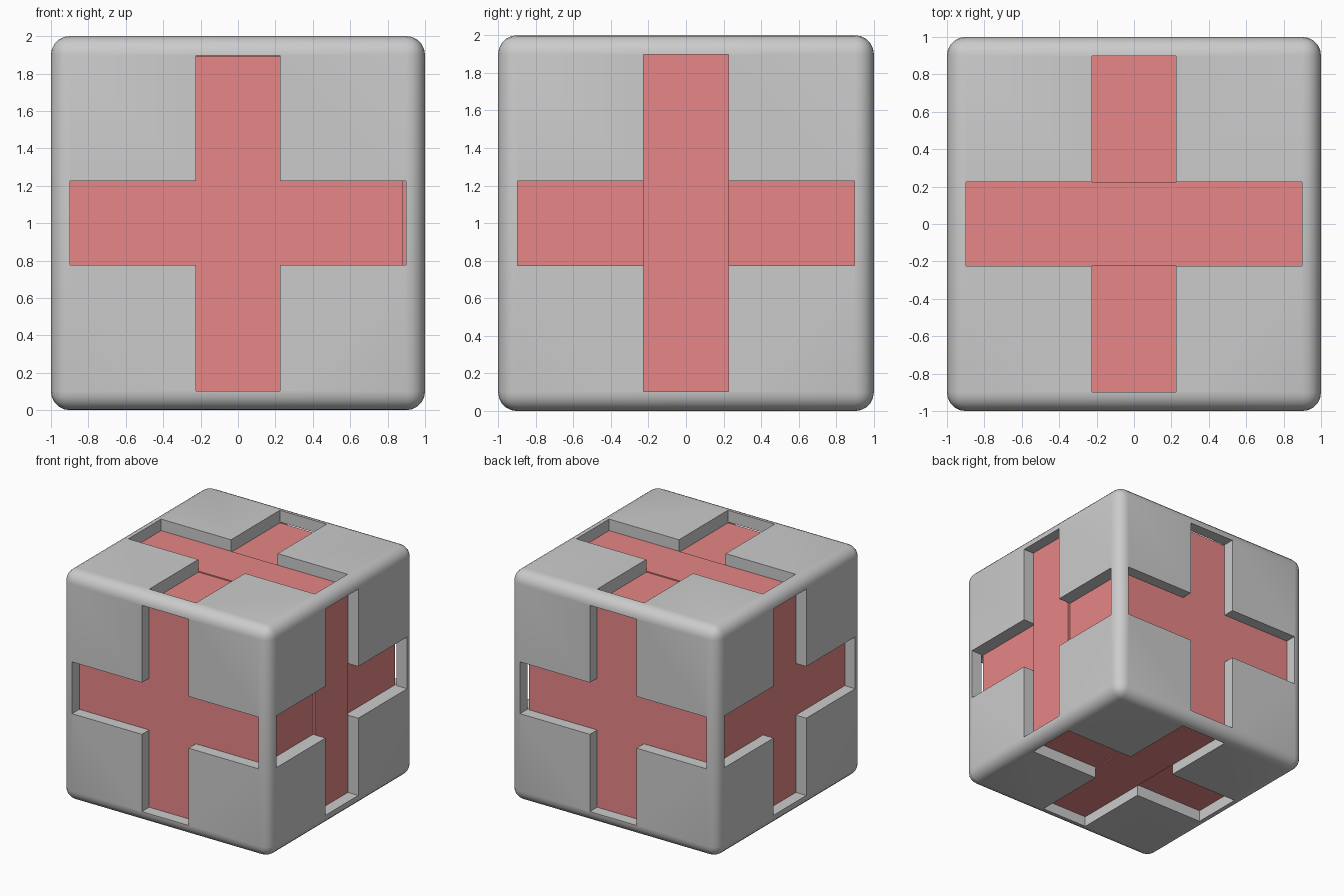
import bpy, bmesh, math
from mathutils import Matrix, Vector

if "Cube" in bpy.data.objects:
    bpy.data.objects.remove(bpy.data.objects["Cube"])

W, L = 0.225, 0.897          # half width and half length of the cross arms
CENTRE = Vector((0, 0, 1))


def smooth(ob):
    bpy.ops.object.select_all(action='DESELECT')
    ob.select_set(True)
    bpy.context.view_layer.objects.active = ob
    bpy.ops.object.shade_smooth_by_angle(angle=math.radians(30))


def box(name, lo, hi):
    lo, hi = Vector(lo), Vector(hi)
    bm = bmesh.new()
    size = hi - lo
    bmesh.ops.create_cube(bm, size=1, matrix=Matrix.Translation((lo + hi) / 2)
                          @ Matrix.Diagonal((*size, 1)))
    me = bpy.data.meshes.new(name)
    bm.to_mesh(me)
    bm.free()
    ob = bpy.data.objects.new(name, me)
    ob.location = CENTRE
    bpy.context.collection.objects.link(ob)
    return ob


def cross_cutter(name, rot):
    pts = [(L, -W), (L, W), (W, W), (W, L), (-W, L), (-W, W),
           (-L, W), (-L, -W), (-W, -W), (-W, -L), (W, -L), (W, -W)]
    bm = bmesh.new()
    face = bm.faces.new([bm.verts.new((x, y, 0.87)) for x, y in pts])
    ext = bmesh.ops.extrude_face_region(bm, geom=[face])
    top = [v for v in ext['geom'] if isinstance(v, bmesh.types.BMVert)]
    bmesh.ops.translate(bm, verts=top, vec=(0, 0, 0.3))
    bmesh.ops.recalc_face_normals(bm, faces=bm.faces[:])
    bm.transform(rot)
    me = bpy.data.meshes.new(name)
    bm.to_mesh(me)
    bm.free()
    ob = bpy.data.objects.new(name, me)
    ob.location = CENTRE
    bpy.context.collection.objects.link(ob)
    return ob


# Rounded cube shell with a cross groove in every face
shell = box("cube_shell", (-1, -1, -1), (1, 1, 1))
bev = shell.modifiers.new("round", 'BEVEL')
bev.width, bev.segments = 0.1, 5
rots = [Matrix.Rotation(math.radians(a), 4, 'X') for a in (0, 90, 180, 270)]
rots += [Matrix.Rotation(math.radians(a), 4, 'Y') for a in (90, 270)]
cutters = [cross_cutter(f"groove_cutter_{i}", r) for i, r in enumerate(rots)]
for c in cutters:
    mod = shell.modifiers.new("groove", 'BOOLEAN')
    mod.operation, mod.solver, mod.object = 'DIFFERENCE', 'EXACT', c
bpy.context.view_layer.update()
deps = bpy.context.evaluated_depsgraph_get()
mesh = bpy.data.meshes.new_from_object(shell.evaluated_get(deps))
shell.modifiers.clear()
shell.data = mesh
for c in cutters:
    bpy.data.objects.remove(c)
smooth(shell)

# Pink inlaid slabs, slightly offset from each other
pink = bpy.data.materials.new("pink")
pink.diffuse_color = (0.8, 0.24, 0.24, 1)
pink.use_nodes = True
pink.node_tree.nodes["Principled BSDF"].inputs["Base Color"].default_value = pink.diffuse_color
for name, lo, hi in (
        ("inlay_slab_xz", (-0.9, -W, -0.9), (0.9, W, 0.9)),
        ("inlay_slab_xy", (-0.9, -0.9, -W), (0.88, 0.9, W)),
        ("inlay_slab_yz", (-W, -0.9, -0.91), (W, 0.9, 0.89))):
    box(name, lo, hi).data.materials.append(pink)
